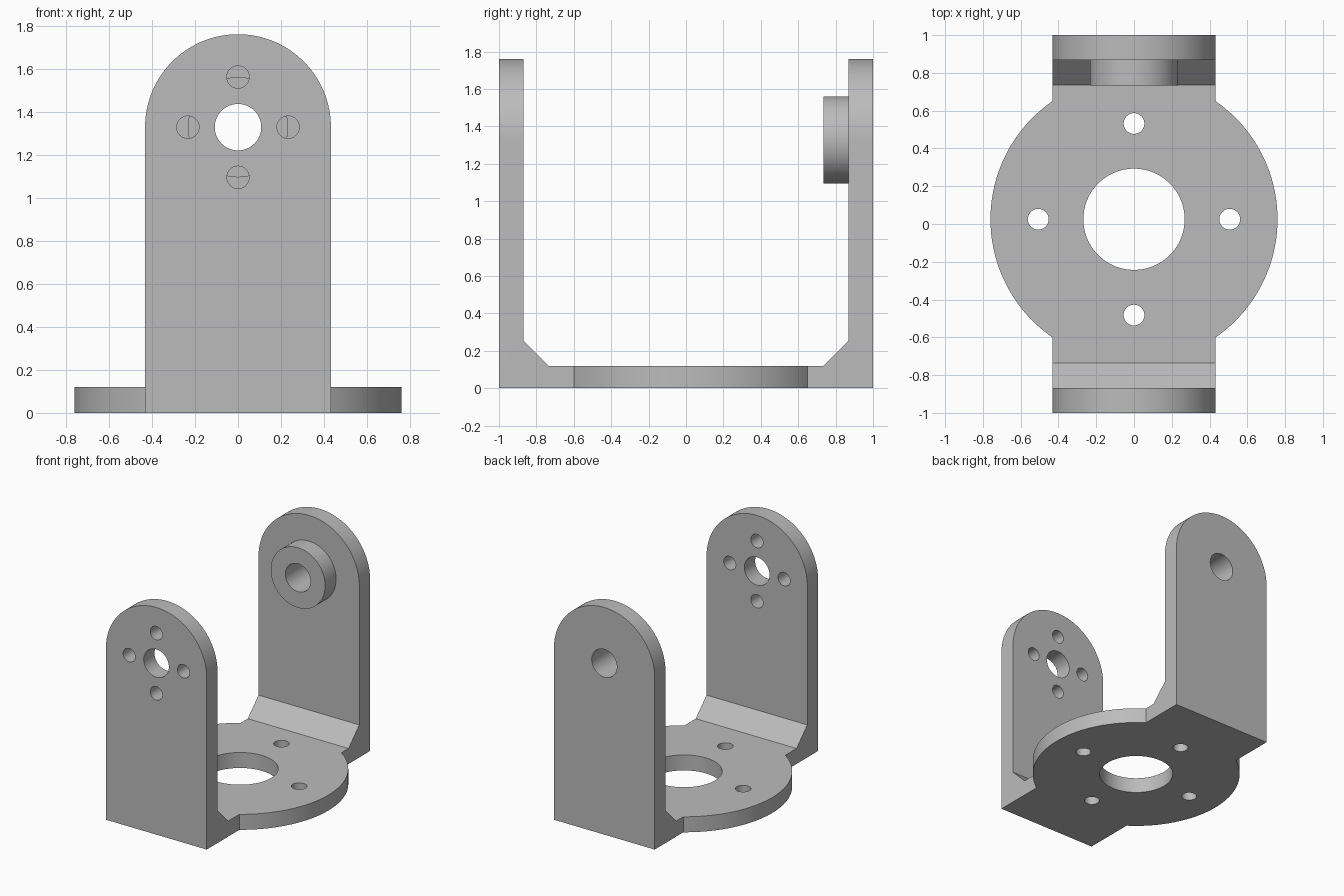
import bpy, bmesh, math
from mathutils import Vector

cube = bpy.data.objects.get("Cube")
if cube:
    bpy.data.objects.remove(cube, do_unlink=True)

# Main dimensions
HALF_W, PLATE, ARM = 0.432, 0.12, 0.132
PIVOT_Z, DISC_Y = 1.328, 0.025
CHAMFER = 0.132

gray = bpy.data.materials.new("plain gray")
gray.use_nodes = True
color = (0.5, 0.5, 0.5, 1)
gray.diffuse_color = color
gray.node_tree.nodes["Principled BSDF"].inputs["Base Color"].default_value = color


def prism(name, points, offset):
    """Extrude a closed outline of 3D points along an offset."""
    bm = bmesh.new()
    face = bm.faces.new([bm.verts.new(p) for p in points])
    new = bmesh.ops.extrude_face_region(bm, geom=[face])["geom"]
    verts = [g for g in new if isinstance(g, bmesh.types.BMVert)]
    bmesh.ops.translate(bm, verts=verts, vec=Vector(offset))
    bmesh.ops.recalc_face_normals(bm, faces=bm.faces)
    mesh = bpy.data.meshes.new(name)
    bm.to_mesh(mesh)
    bm.free()
    mesh.materials.append(gray)
    obj = bpy.data.objects.new(name, mesh)
    bpy.context.collection.objects.link(obj)
    return obj


def arc(radius, start, end, count):
    steps = [start + (end - start) * i / count for i in range(count + 1)]
    return [(radius * math.cos(a), radius * math.sin(a)) for a in steps]


def upright(name, x, y, radius, low, high, count=64):
    """Cylinder along z."""
    ring = arc(radius, 0, math.tau, count)[:-1]
    return prism(name, [(x + u, y + v, low) for u, v in ring], (0, 0, high - low))


def crosswise(name, x, z, radius, front, back, count=64):
    """Cylinder along y."""
    ring = arc(radius, 0, math.tau, count)[:-1]
    return prism(name, [(x + u, front, z + v) for u, v in ring], (0, back - front, 0))


def combine(target, tool, operation):
    mod = target.modifiers.new("combine", 'BOOLEAN')
    mod.operation, mod.object, mod.solver = operation, tool, 'EXACT'
    graph = bpy.context.evaluated_depsgraph_get()
    mesh = bpy.data.meshes.new_from_object(target.evaluated_get(graph))
    target.modifiers.clear()
    target.data = mesh
    bpy.data.objects.remove(tool, do_unlink=True)


# U-shaped side profile with chamfered inner corners
inner = 1 - ARM
half = [(inner - CHAMFER, PLATE), (inner, PLATE + CHAMFER), (inner, 2), (1, 2), (1, 0)]
outline = half + [(-y, z) for y, z in reversed(half)]
bracket = prism("bracket", [(-0.6, y, z) for y, z in outline], (1.2, 0, 0))

# Round the tops of both arms and trim the width
arch = [(u, -1.2, PIVOT_Z + v) for u, v in arc(HALF_W, 0, math.pi, 64)]
arch += [(-HALF_W, -1.2, -0.2), (HALF_W, -1.2, -0.2)]
combine(bracket, prism("arch_trim", arch, (0, 2.4, 0)), 'INTERSECT')

# Round base plate and the boss on the back arm
combine(bracket, upright("base_disc", 0, DISC_Y, 0.76, 0, PLATE, 128), 'UNION')
combine(bracket, crosswise("pivot_boss", 0, PIVOT_Z, 0.233, inner - 0.134, inner + 0.05), 'UNION')

# Large bores: base centre and pivot axis
combine(bracket, upright("base_bore", 0, DISC_Y, 0.268, -0.2, 0.3, 96), 'DIFFERENCE')
combine(bracket, crosswise("pivot_bore", 0, PIVOT_Z, 0.108, -1.2, 1.2), 'DIFFERENCE')

# Four screw holes in the base and four in the front arm
for dx, dy in ((1, 0), (0, 1), (-1, 0), (0, -1)):
    combine(bracket, upright("base_hole", dx * 0.507, DISC_Y + dy * 0.507, 0.055,
                             -0.2, 0.3, 32), 'DIFFERENCE')
    combine(bracket, crosswise("arm_hole", dx * 0.233, PIVOT_Z + dy * 0.233, 0.052,
                               -1.2, -0.6, 32), 'DIFFERENCE')

bpy.ops.object.select_all(action='DESELECT')
bracket.select_set(True)
bpy.context.view_layer.objects.active = bracket
bpy.ops.object.shade_smooth_by_angle(angle=math.radians(30))
